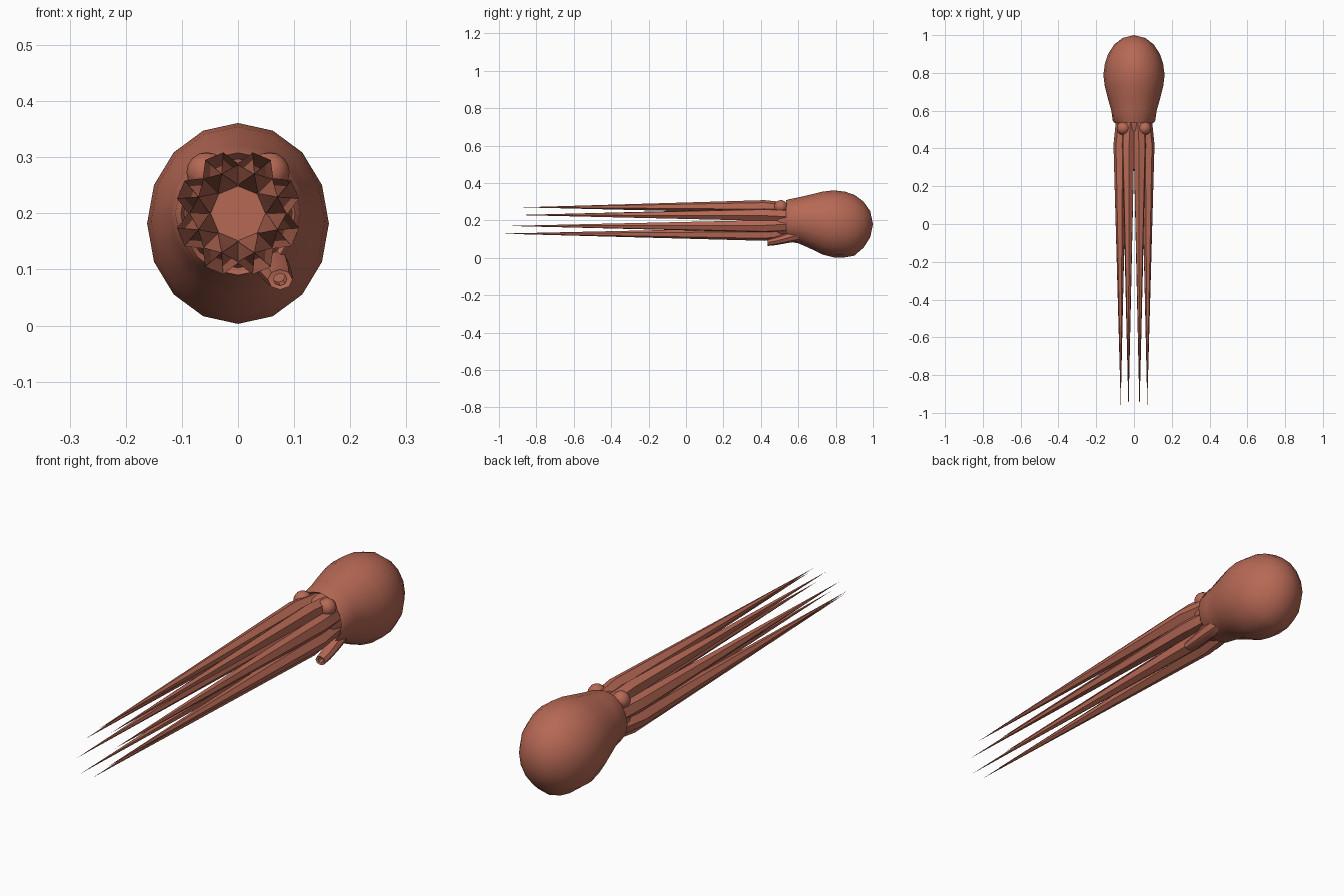
import bpy, bmesh, math
from mathutils import Vector

cube = bpy.data.objects.get("Cube")
if cube:
    bpy.data.objects.remove(cube, do_unlink=True)

skin = bpy.data.materials.new("terracotta_skin")
skin.use_nodes = True
skin.diffuse_color = (0.47, 0.14, 0.09, 1)
skin.node_tree.nodes["Principled BSDF"].inputs["Base Color"].default_value = skin.diffuse_color


def loft(name, rings, sides, turn=0.0, angle=40):
    """Skin (centre, half width, half height) rings that lie across y; zero width makes a point."""
    bm = bmesh.new()
    loops = []
    for centre, rx, rz in rings:
        if rx == 0:
            loops.append([bm.verts.new(centre)])
            continue
        loop = []
        for i in range(sides):
            a = turn + math.tau * i / sides
            loop.append(bm.verts.new(Vector(centre) + Vector((rx * math.cos(a), 0, rz * math.sin(a)))))
        loops.append(loop)
    for a, b in zip(loops, loops[1:]):
        for i in range(sides):
            j = (i + 1) % sides
            quad = [a[i % len(a)], a[j % len(a)], b[j % len(b)], b[i % len(b)]]
            bm.faces.new(list(dict.fromkeys(quad)))
    for loop in (loops[0], loops[-1]):
        if len(loop) > 2:
            bm.faces.new(loop)
    bmesh.ops.recalc_face_normals(bm, faces=bm.faces)
    return finish(name, bm, angle)


def finish(name, bm, angle):
    mesh = bpy.data.meshes.new(name)
    bm.to_mesh(mesh)
    bm.free()
    mesh.materials.append(skin)
    obj = bpy.data.objects.new(name, mesh)
    bpy.context.collection.objects.link(obj)
    bpy.ops.object.select_all(action='DESELECT')
    obj.select_set(True)
    bpy.context.view_layer.objects.active = obj
    bpy.ops.object.shade_smooth_by_angle(angle=math.radians(angle))
    return obj


# Mantle: a bulb with a rolled front lip; columns are y, half width, bottom, top
profile = [(0.56, 0.09, 0.11, 0.29), (0.535, 0.102, 0.09, 0.308), (0.545, 0.112, 0.088, 0.312),
           (0.6, 0.12, 0.078, 0.323), (0.66, 0.137, 0.052, 0.337), (0.73, 0.155, 0.018, 0.354),
           (0.79, 0.162, 0.003, 0.361), (0.85, 0.154, 0.003, 0.354), (0.9, 0.137, 0.012, 0.337),
           (0.95, 0.105, 0.055, 0.3), (0.985, 0.06, 0.11, 0.25), (1.0, 0, 0.18, 0.18)]
loft("mantle", [((0, y, (lo + hi) / 2), w, (hi - lo) / 2) for y, w, lo, hi in profile], 16, angle=50)

# Head between the mantle and the arms
loft("head", [((0, 0.455, 0.2), 0.07, 0.07), ((0, 0.5, 0.2), 0.092, 0.092),
              ((0, 0.58, 0.2), 0.1, 0.1)], 16)

# Eight tapering arms in a ring, the lower ones longer
tips = {1: -0.88, 0: -0.91, 7: -0.96, 6: -1.0}
for i, side in ((i, s) for i in tips for s in (1, -1)):
    a = math.radians(22.5 + 45 * i)
    out = Vector((side * math.cos(a), 0, math.sin(a)))
    mid = Vector((0, 0, 0.2))

    def at(y, r):
        return mid + out * r + Vector((0, y, 0))

    turn = a if side > 0 else math.pi - a
    loft(("left" if side > 0 else "right") + "_arm_" + str(i),
         [(at(0.56, 0.066), 0.034, 0.034), (at(0.5, 0.07), 0.036, 0.036),
          (at(0.42, 0.08), 0.035, 0.035), (at(tips[i], 0.076), 0, 0)],
         6, turn + math.pi / 6, 45)

# Bulging eyes
for side, name in ((1, "left_eye"), (-1, "right_eye")):
    bm = bmesh.new()
    bmesh.ops.create_uvsphere(bm, u_segments=12, v_segments=8, radius=0.036)
    bmesh.ops.translate(bm, verts=bm.verts, vec=(side * 0.056, 0.507, 0.273))
    finish(name, bm, 60)

# Siphon on the lower left side, with a hollow end
loft("siphon", [((0.072, 0.47, 0.088), 0.012, 0.011), ((0.075, 0.437, 0.082), 0.012, 0.011),
                ((0.075, 0.435, 0.082), 0.022, 0.018), ((0.071, 0.48, 0.09), 0.026, 0.022),
                ((0.062, 0.54, 0.106), 0.031, 0.027), ((0.05, 0.61, 0.125), 0.034, 0.034)], 8)
